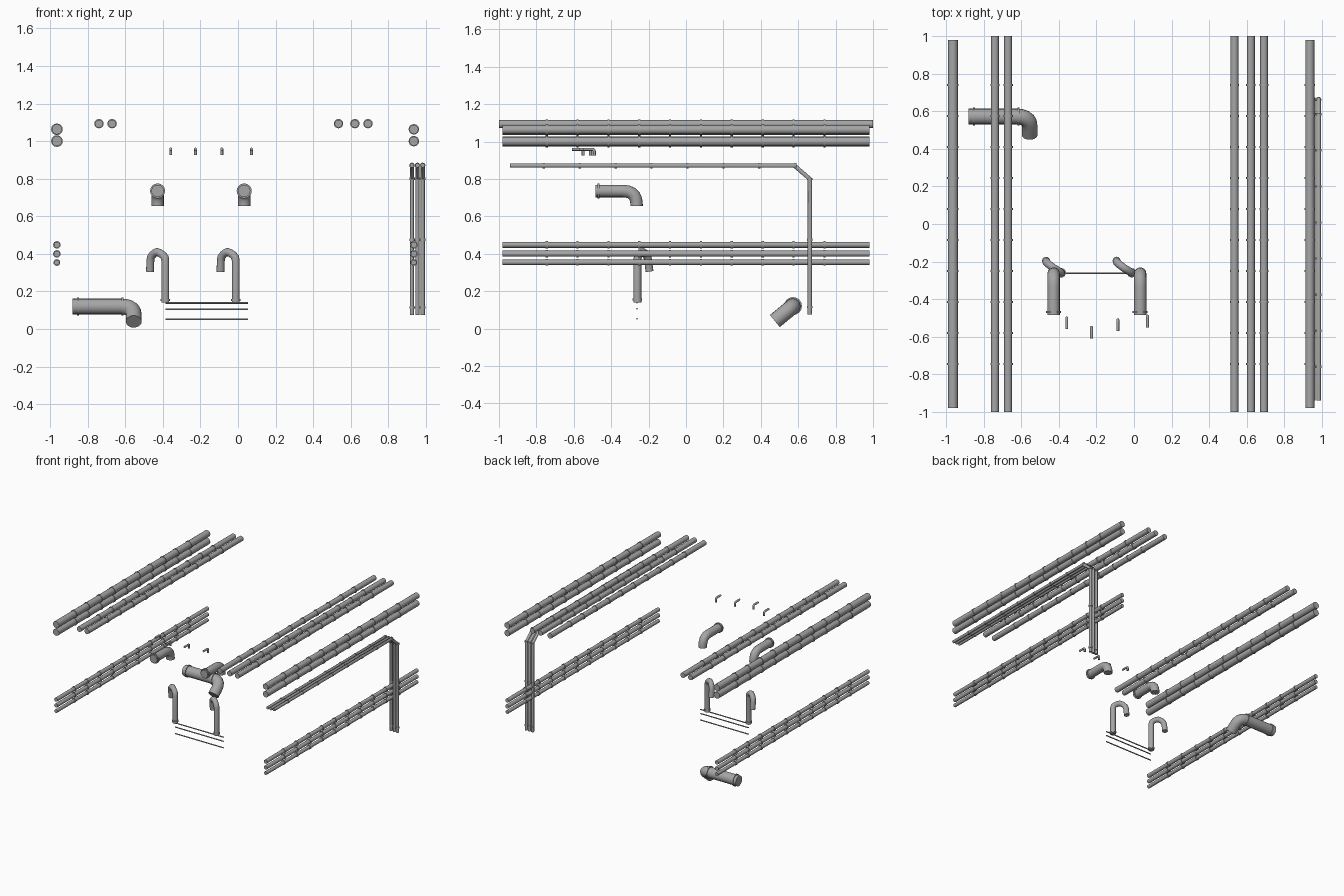
import bpy, bmesh, math
from mathutils import Vector

if "Cube" in bpy.data.objects:
    bpy.data.objects.remove(bpy.data.objects["Cube"])

steel = bpy.data.materials.new("grey steel")
steel.diffuse_color = (0.38, 0.38, 0.38, 1)
steel.use_nodes = True
steel.node_tree.nodes["Principled BSDF"].inputs["Base Color"].default_value = steel.diffuse_color


def rounded(points, radius, steps=5):
    """Round the inner corners of a polyline."""
    pts = [Vector(p) for p in points]
    out = [pts[0]]
    for a, b, c in zip(pts, pts[1:], pts[2:]):
        p, q = b + (a - b).normalized() * radius, b + (c - b).normalized() * radius
        for i in range(steps + 1):
            t = i / steps
            out.append(p * (1 - t) ** 2 + b * 2 * t * (1 - t) + q * t ** 2)
    return out + [pts[-1]]


def sweep(bm, pts, r, sides=16):
    """Capped tube along a path, with mitred corners."""
    pts = [Vector(p) for p in pts]
    d = (pts[1] - pts[0]).normalized()
    u = d.orthogonal().normalized()
    v = d.cross(u)
    ring = []
    for i in range(sides):
        a = 2 * math.pi * i / sides
        ring.append(pts[0] + (u * math.cos(a) + v * math.sin(a)) * r)
    first = prev = [bm.verts.new(p) for p in ring]
    for i in range(1, len(pts)):
        d = (pts[i] - pts[i - 1]).normalized()
        n = d if i == len(pts) - 1 else (d + (pts[i + 1] - pts[i]).normalized()).normalized()
        # slide the ring along the segment onto the mitre plane
        ring = [p + d * ((pts[i] - p).dot(n) / d.dot(n)) for p in ring]
        cur = [bm.verts.new(p) for p in ring]
        for k in range(sides):
            j = (k + 1) % sides
            bm.faces.new((prev[k], prev[j], cur[j], cur[k]))
        prev = cur
    bm.faces.new(first[::-1])
    bm.faces.new(prev)


def collar(bm, at, axis, r, width=0.012):
    a, d = Vector(at), Vector(axis).normalized() * width / 2
    sweep(bm, [a - d, a + d], r)


def finish(bm, name):
    bmesh.ops.recalc_face_normals(bm, faces=bm.faces)
    me = bpy.data.meshes.new(name)
    bm.to_mesh(me)
    bm.free()
    me.materials.append(steel)
    ob = bpy.data.objects.new(name, me)
    bpy.context.collection.objects.link(ob)
    bpy.ops.object.select_all(action='DESELECT')
    ob.select_set(True)
    bpy.context.view_layer.objects.active = ob
    bpy.ops.object.shade_smooth_by_angle(angle=math.radians(40))


# Long straight pipes: name, x, z, radius, half length
runs = [("ceiling_pipe", x, 1.093, 0.021, 1.0) for x in (-0.74, -0.67, 0.535, 0.622, 0.692)]
for x, r in ((-0.964, 0.027), (0.936, 0.024)):
    runs += [("main_pipe", x, z, r, 0.98) for z in (1.063, 1.0)]
    runs += [("wall_pipe", x, z, s, 0.98) for z, s in ((0.448, 0.016), (0.4, 0.016), (0.354, 0.014))]
for name, x, z, r, half in runs:
    bm = bmesh.new()
    sweep(bm, [(x, -half, z), (x, half, z)], r)
    for i in range(10):
        collar(bm, (x, -0.745 + 0.165 * i, z), (0, 1, 0), r + 0.004)
    finish(bm, name)

# Conduits that run along the wall and drop to the floor
for x in (0.926, 0.955, 0.983):
    bm = bmesh.new()
    sweep(bm, [(x, -0.94, 0.871), (x, 0.58, 0.871), (x, 0.662, 0.80), (x, 0.662, 0.075)], 0.0115, 12)
    for i in range(8):
        collar(bm, (x, -0.76 + 0.192 * i, 0.871), (0, 1, 0), 0.0145)
    for z in (0.80, 0.475, 0.115):
        collar(bm, (x, 0.662, z), (0, 0, 1), 0.0145)
    finish(bm, "conduit")

# Elbow ducts
for x in (-0.428, 0.033):
    bm = bmesh.new()
    sweep(bm, rounded([(x, -0.485, 0.735), (x, -0.264, 0.735), (x, -0.264, 0.656)], 0.072), 0.033)
    collar(bm, (x, -0.468, 0.735), (0, 1, 0), 0.04)
    finish(bm, "elbow_duct")

# Hooked vent pipes
for dx in (0, 0.375):
    bm = bmesh.new()
    sweep(bm, rounded([(-0.387 + dx, -0.26, 0.14), (-0.387 + dx, -0.26, 0.385),
                       (-0.432 + dx, -0.232, 0.415), (-0.466 + dx, -0.205, 0.385),
                       (-0.468 + dx, -0.195, 0.305)], 0.02, 2), 0.021)
    collar(bm, (-0.387 + dx, -0.26, 0.155), (0, 0, 1), 0.025)
    finish(bm, "vent_hook")

# Thin horizontal rods
for z in (0.139, 0.105, 0.052):
    bm = bmesh.new()
    sweep(bm, [(-0.385, -0.262, z), (0.052, -0.262, z)], 0.0045, 8)
    finish(bm, "rod")

# Wide floor pipe with a downturned end
bm = bmesh.new()
sweep(bm, rounded([(-0.88, 0.572, 0.12), (-0.555, 0.572, 0.12), (-0.555, 0.475, 0.04)], 0.07), 0.042)
for x in (-0.852, -0.615):
    collar(bm, (x, 0.572, 0.12), (1, 0, 0), 0.048)
finish(bm, "floor_pipe")

# Small bent spouts
for x, y in ((-0.358, -0.5), (-0.226, -0.55), (-0.086, -0.51), (0.072, -0.49)):
    bm = bmesh.new()
    sweep(bm, rounded([(x, y - 0.06, 0.958), (x, y, 0.958), (x, y, 0.925)], 0.012, 3), 0.008, 10)
    finish(bm, "spout")
